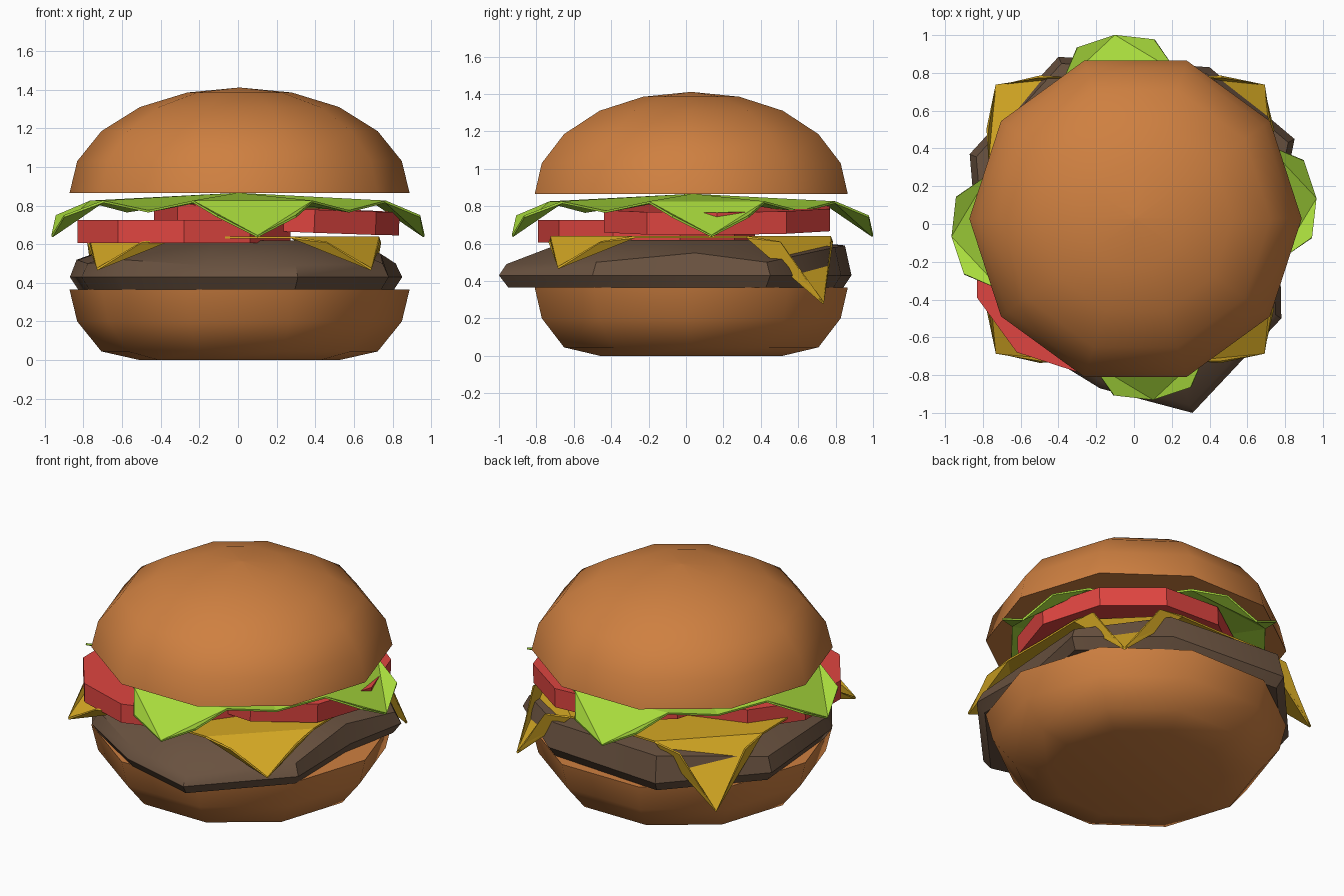
import bpy
import bmesh
from math import sin, cos, radians, tau
from mathutils import Matrix

cube = bpy.data.objects.get("Cube")
if cube:
    bpy.data.objects.remove(cube, do_unlink=True)


def material(name, r, g, b):
    m = bpy.data.materials.new(name)
    m.use_nodes = True
    m.diffuse_color = (r, g, b, 1)
    m.node_tree.nodes["Principled BSDF"].inputs["Base Color"].default_value = (r, g, b, 1)
    return m


BUN = material("toasted brown", 0.62, 0.215, 0.052)
MEAT = material("dark meat brown", 0.14, 0.083, 0.05)
CHEESE = material("cheese yellow", 0.66, 0.39, 0.017)
TOMATO = material("tomato red", 0.74, 0.06, 0.052)
LETTUCE = material("lettuce green", 0.39, 0.70, 0.045)


def finish(bm, name, mat, smooth=None):
    bmesh.ops.recalc_face_normals(bm, faces=bm.faces)
    mesh = bpy.data.meshes.new(name)
    bm.to_mesh(mesh)
    bm.free()
    mesh.materials.append(mat)
    ob = bpy.data.objects.new(name, mesh)
    bpy.context.collection.objects.link(ob)
    if smooth:
        bpy.ops.object.select_all(action="DESELECT")
        ob.select_set(True)
        bpy.context.view_layer.objects.active = ob
        bpy.ops.object.shade_smooth_by_angle(angle=radians(smooth))
    return ob


def loft(name, rings, mat, smooth):
    """Skin a stack of rings and cap both ends."""
    bm = bmesh.new()
    loops = [[bm.verts.new(p) for p in ring] for ring in rings]
    n = len(loops[0])
    for low, high in zip(loops, loops[1:]):
        for i in range(n):
            j = (i + 1) % n
            bm.faces.new((low[i], low[j], high[j], high[i]))
    bm.faces.new(loops[0])
    bm.faces.new(loops[-1])
    return finish(bm, name, mat, smooth)


def bun(name, profile, sides=10):
    rings = [[(0.008 + r * cos(tau * i / sides), 0.028 + r * sin(tau * i / sides), z)
              for i in range(sides)] for r, z in profile]
    return loft(name, rings, BUN, 50)


# Bun halves
bun("bottom_bun", [(0.515, 0), (0.715, 0.045), (0.84, 0.2), (0.88, 0.365)])
bun("top_bun", [(0.88, 0.865), (0.84, 1.03), (0.715, 1.185), (0.515, 1.31),
                (0.27, 1.385), (0.01, 1.41)])

# Patty: uneven outline with the height of the upper rim at each corner
outline = [(0.31, -1.0, 0.49), (0.78, -0.5, 0.5), (0.77, 0.05, 0.55), (0.85, 0.45, 0.5),
           (0.4, 0.83, 0.58), (-0.4, 0.885, 0.59), (-0.87, 0.37, 0.52),
           (-0.81, -0.33, 0.5), (-0.62, -0.6, 0.52), (-0.18, -0.87, 0.49)]
loft("patty", [
    [(x * 0.95, y * 0.95, 0.365) for x, y, z in outline],
    [(x, y, 0.43) for x, y, z in outline],
    [(x * 0.96, y * 0.96, z) for x, y, z in outline],
    [(x * 0.62, y * 0.62, 0.62) for x, y, z in outline],
], MEAT, 40)


def sheet(name, mat, center, turn, top, mid, fold, flank, tip, drops):
    """Square leaf or slice whose four corners hang down."""
    bm = bmesh.new()
    hub = bm.verts.new((0, 0, top))
    corners, mids = [], []
    for k in range(4):
        spin = Matrix.Rotation(k * tau / 4, 3, "Z")
        (fa, fb, fz), (a, b, az) = fold, flank
        pts = [(fb, fa, fz), (b, a, az), (tip, tip, drops[k]), (a, b, az), (fa, fb, fz)]
        corners.append([bm.verts.new(spin @ Matrix.Translation(p).translation) for p in pts])
        mids.append(bm.verts.new(spin @ Matrix.Translation((0, mid[0], mid[1])).translation))
    for k in range(4):
        f1, s1, t, s2, f2 = corners[k]
        nxt = corners[(k + 1) % 4][0]
        for tri in ((f1, s1, t), (f1, t, f2), (f2, t, s2), (hub, f1, f2),
                    (hub, f2, mids[k]), (hub, mids[k], nxt)):
            bm.faces.new(tri)
    ob = finish(bm, name, mat)
    ob.location = center
    ob.rotation_euler.z = radians(turn)
    mod = ob.modifiers.new("thickness", "SOLIDIFY")
    mod.thickness = 0.012
    mod.offset = 0
    return ob


# Cheese slice: the back corners hang lower than the front ones
sheet("cheese_slice", CHEESE, (-0.02, 0.025, 0), 0, 0.635, (0.745, 0.635),
      (0.3, 0.75, 0.635), (0.48, 0.755, 0.61), 0.71, (0.28, 0.28, 0.47, 0.47))

# Lettuce leaf, turned so that its corners point to the four sides
sheet("lettuce_leaf", LETTUCE, (0, 0.035, 0), -39, 0.86, (0.74, 0.77),
      (0.3, 0.74, 0.82), (0.51, 0.80, 0.745), 0.685, (0.64,) * 4)


# Tomato slices, the second leaning on the first
def tomato(name, radius, center, tilt, thickness):
    bm = bmesh.new()
    bmesh.ops.create_cone(bm, cap_ends=True, segments=10, radius1=radius,
                          radius2=radius, depth=thickness)
    ob = finish(bm, name, TOMATO)
    ob.location = center
    ob.rotation_euler = [radians(a) for a in tilt]


tomato("lower_tomato_slice", 0.58, (-0.28, -0.21, 0.665), (0, 0, 0), 0.12)
tomato("upper_tomato_slice", 0.635, (0.2, 0.165, 0.73), (1, 2, 18), 0.12)
